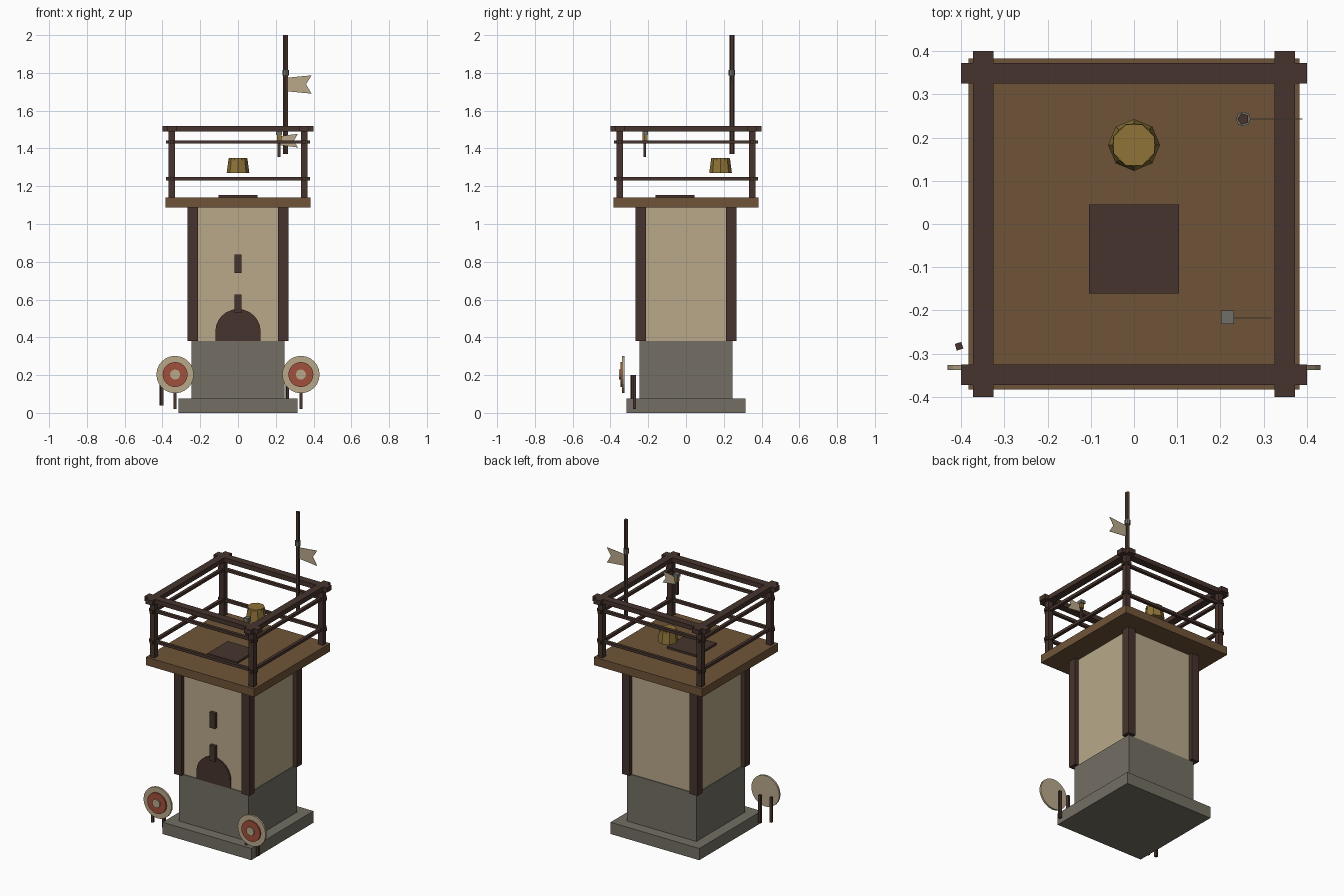
import bpy, bmesh, math
from mathutils import Matrix, Vector

if "Cube" in bpy.data.objects:
    bpy.data.objects.remove(bpy.data.objects["Cube"])


def material(name, r, g, b):
    lin = lambda c: ((c / 255 + 0.055) / 1.055) ** 2.4 if c > 10 else c / 3295
    m = bpy.data.materials.new(name)
    m.diffuse_color = (lin(r), lin(g), lin(b), 1)
    m.use_nodes = True
    m.node_tree.nodes["Principled BSDF"].inputs["Base Color"].default_value = m.diffuse_color
    return m


STONE = material("stone", 115, 111, 99)
PLASTER = material("pale plaster", 184, 169, 138)
DARK = material("dark timber", 71, 52, 45)
PLANK = material("plank brown", 112, 84, 56)
RED = material("target red", 160, 80, 60)
BRASS = material("brass", 142, 115, 56)
IRON = material("iron grey", 112, 111, 105)


def finish(name, bm, mat):
    bmesh.ops.recalc_face_normals(bm, faces=bm.faces)
    me = bpy.data.meshes.new(name)
    bm.to_mesh(me)
    bm.free()
    me.materials.append(mat)
    ob = bpy.data.objects.new(name, me)
    bpy.context.collection.objects.link(ob)
    return ob


def box(name, lo, hi, mat, spin=0):
    lo, hi = Vector(lo), Vector(hi)
    bm = bmesh.new()
    bmesh.ops.create_cube(bm, size=1)
    bmesh.ops.scale(bm, vec=hi - lo, verts=bm.verts)
    bmesh.ops.rotate(bm, matrix=Matrix.Rotation(spin, 3, 'Z'), verts=bm.verts)
    bmesh.ops.translate(bm, vec=(lo + hi) / 2, verts=bm.verts)
    return finish(name, bm, mat)


def slab(name, half, z0, z1, mat):
    return box(name, (-half, -half, z0), (half, half, z1), mat)


def cone(name, centre, r1, r2, h, n, mat, axis='Z', spin=0):
    bm = bmesh.new()
    bmesh.ops.create_cone(bm, cap_ends=True, segments=n, radius1=r1, radius2=r2, depth=h)
    rot = Matrix.Rotation(spin, 4, 'Z')
    if axis == 'Y':
        rot = Matrix.Rotation(math.pi / 2, 4, 'X') @ rot
    bmesh.ops.transform(bm, matrix=Matrix.Translation(centre) @ rot, verts=bm.verts)
    return finish(name, bm, mat)


def plate(name, pts, y0, y1, mat):
    """Extrude an x-z outline from y0 to y1."""
    bm = bmesh.new()
    face = bm.faces.new([bm.verts.new((x, y0, z)) for x, z in pts])
    ext = bmesh.ops.extrude_face_region(bm, geom=[face])['geom']
    bmesh.ops.translate(bm, vec=(0, y1 - y0, 0),
                        verts=[v for v in ext if isinstance(v, bmesh.types.BMVert)])
    return finish(name, bm, mat)


# Stone footing, base and plaster tower
slab("footing", 0.314, 0, 0.075, STONE)
slab("stone_base", 0.245, 0.075, 0.38, STONE)
slab("tower_wall", 0.24, 0.38, 1.09, PLASTER)
slab("platform", 0.383, 1.088, 1.14, PLANK)
box("hatch", (-0.104, -0.161, 1.14), (0.104, 0.045, 1.153), DARK)

# Corner timbers and railing posts
for sx in (-1, 1):
    for sy in (-1, 1):
        for name, c, w, z0, z1 in (("corner_post", 0.24, 0.027, 0.38, 1.088),
                                   ("railing_post", 0.35, 0.017, 1.14, 1.49)):
            box(name, (sx * c - w, sy * c - w, z0), (sx * c + w, sy * c + w, z1), DARK)

# Railing: wide top rail and two thin rails on every side
for s in (-0.349, 0.349):
    for name, half, w, z0, z1 in (("top_rail", 0.401, 0.024, 1.49, 1.52),
                                  ("upper_rail", 0.38, 0.01, 1.425, 1.443),
                                  ("lower_rail", 0.38, 0.01, 1.23, 1.248)):
        box(name, (-half, s - w, z0), (half, s + w, z1), DARK)
        box(name, (s - w, -half, z0), (s + w, half, z1), DARK)

# Arched door and arrow slits
arch = [(0.12 * math.cos(a), 0.43 + 0.12 * math.sin(a))
        for a in (i * math.pi / 12 for i in range(13))]
plate("door", [(-0.12, 0.38), (0.12, 0.38)] + arch, -0.238, -0.249, DARK)
for z in (0.53, 0.74):
    box("arrow_slit", (-0.019, -0.262, z), (0.019, -0.23, z + 0.098), DARK)

# Bell
cone("bell", (0, 0.183, 1.308), 0.06, 0.05, 0.076, 8, BRASS)
cone("bell_cap", (0, 0.183, 1.343), 0.052, 0.051, 0.014, 8, BRASS, spin=math.pi / 8)

# Flagpole with ring and swallowtail flag
cone("flagpole", (0.253, 0.243, 1.685), 0.014, 0.014, 0.63, 5, DARK, spin=math.pi / 2)
cone("pole_ring", (0.253, 0.243, 1.8), 0.017, 0.017, 0.03, 8, IRON)
plate("flag", [(0.265, 1.775), (0.39, 1.787), (0.36, 1.74), (0.39, 1.69), (0.265, 1.702)],
      0.242, 0.244, PLASTER)

# Small signal staff with bracket, brass knob and pennant
box("staff", (0.209, -0.226, 1.355), (0.224, -0.211, 1.475), DARK)
box("staff_bracket", (0.201, -0.231, 1.47), (0.232, -0.2, 1.49), IRON)
box("staff_knob", (0.206, -0.229, 1.44), (0.23, -0.205, 1.47), BRASS)
plate("pennant", [(0.226, 1.465), (0.318, 1.478), (0.295, 1.44), (0.318, 1.405), (0.226, 1.417)],
      -0.219, -0.217, PLASTER)

# Archery targets on two stakes each
for x in (-0.333, 0.333):
    cone("target_board", (x, -0.332, 0.203), 0.099, 0.099, 0.012, 24, PLASTER, 'Y')
    cone("target_ring", (x, -0.341, 0.203), 0.066, 0.066, 0.012, 24, RED, 'Y')
    cone("target_bullseye", (x, -0.348, 0.203), 0.027, 0.027, 0.012, 12, PLASTER, 'Y')
    box("target_stake", (x - 0.008, -0.28, 0.02), (x + 0.008, -0.264, 0.2), DARK)
    box("target_stake", (x - 0.08, -0.291, 0.04), (x - 0.064, -0.275, 0.2), DARK, 0.3)
